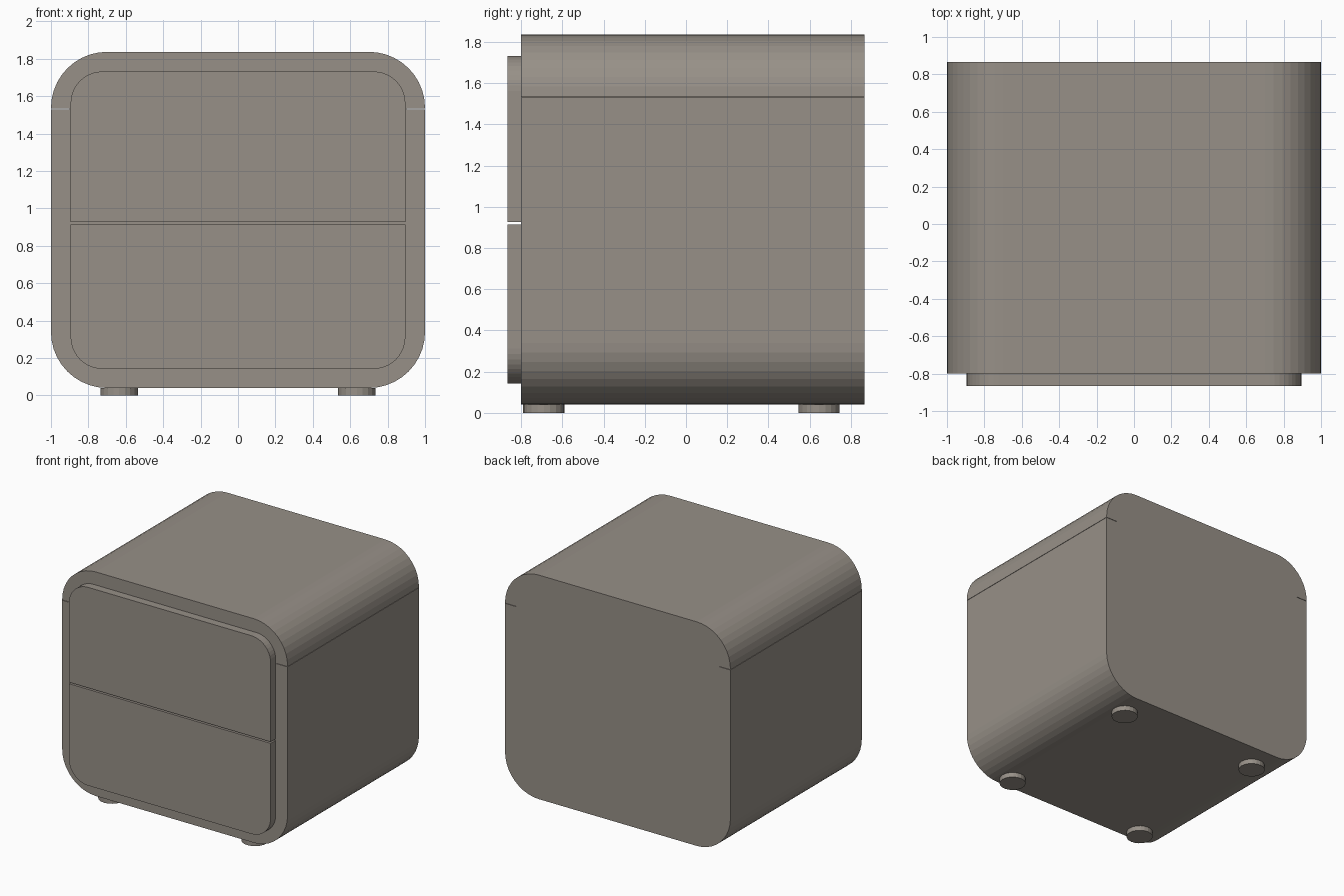
import bpy, bmesh, math

if "Cube" in bpy.data.objects:
    bpy.data.objects.remove(bpy.data.objects["Cube"])

mat = bpy.data.materials.new("warm grey")
mat.diffuse_color = (0.31, 0.28, 0.245, 1)
mat.use_nodes = True
mat.node_tree.nodes["Principled BSDF"].inputs["Base Color"].default_value = mat.diffuse_color


def add_object(name, bm):
    bmesh.ops.recalc_face_normals(bm, faces=bm.faces)
    me = bpy.data.meshes.new(name)
    bm.to_mesh(me)
    bm.free()
    me.materials.append(mat)
    ob = bpy.data.objects.new(name, me)
    bpy.context.collection.objects.link(ob)
    return ob


def arc(cx, cz, r, start, n=10):
    """Quarter circle, counter-clockwise from the start angle in degrees."""
    return [(cx + r * math.cos(math.radians(start + 90 * i / n)),
             cz + r * math.sin(math.radians(start + 90 * i / n))) for i in range(n + 1)]


def extrude_profile(name, pts, y0, y1):
    """Extrude an x/z outline along y."""
    bm = bmesh.new()
    face = bm.faces.new([bm.verts.new((x, y0, z)) for x, z in pts])
    new = bmesh.ops.extrude_face_region(bm, geom=[face])["geom"]
    bmesh.ops.translate(bm, vec=(0, y1 - y0, 0),
                        verts=[v for v in new if isinstance(v, bmesh.types.BMVert)])
    return add_object(name, bm)


# Cabinet: rounded block with a hairline seam at the base of the top corners
B, T, R = 0.04, 1.837, 0.3
seam, gap, depth = T - R - 0.004, 0.003, 0.1
right_slit = [(1, seam - gap), (1 - depth, seam - gap), (1 - depth, seam), (1, seam)]
left_slit = [(-x, z) for x, z in reversed(right_slit)]
outline = (arc(1 - R, B + R, R, 270) + right_slit + arc(1 - R, T - R, R, 0)
           + arc(-1 + R, T - R, R, 90) + left_slit + arc(-1 + R, B + R, R, 180))
extrude_profile("cabinet", outline, -0.8, 0.865)

# Two drawer fronts, rounded at the outer corners only
W, r = 0.895, 0.17
z0, z1, mid, half = 0.142, 1.732, 0.92, 0.006
extrude_profile("upper_drawer_front",
                [(-W, mid + half), (W, mid + half)]
                + arc(W - r, z1 - r, r, 0) + arc(-W + r, z1 - r, r, 90), -0.865, -0.8)
extrude_profile("lower_drawer_front",
                [(W, mid - half), (-W, mid - half)]
                + arc(-W + r, z0 + r, r, 180) + arc(W - r, z0 + r, r, 270), -0.865, -0.8)

# Four round feet
for side, x in (("left", -0.635), ("right", 0.635)):
    for end, y in (("front", -0.69), ("back", 0.645)):
        bm = bmesh.new()
        bmesh.ops.create_cone(bm, cap_ends=True, segments=20, radius1=0.1, radius2=0.1, depth=B)
        bmesh.ops.translate(bm, vec=(x, y, B / 2), verts=bm.verts)
        add_object(f"{end}_{side}_foot", bm)
